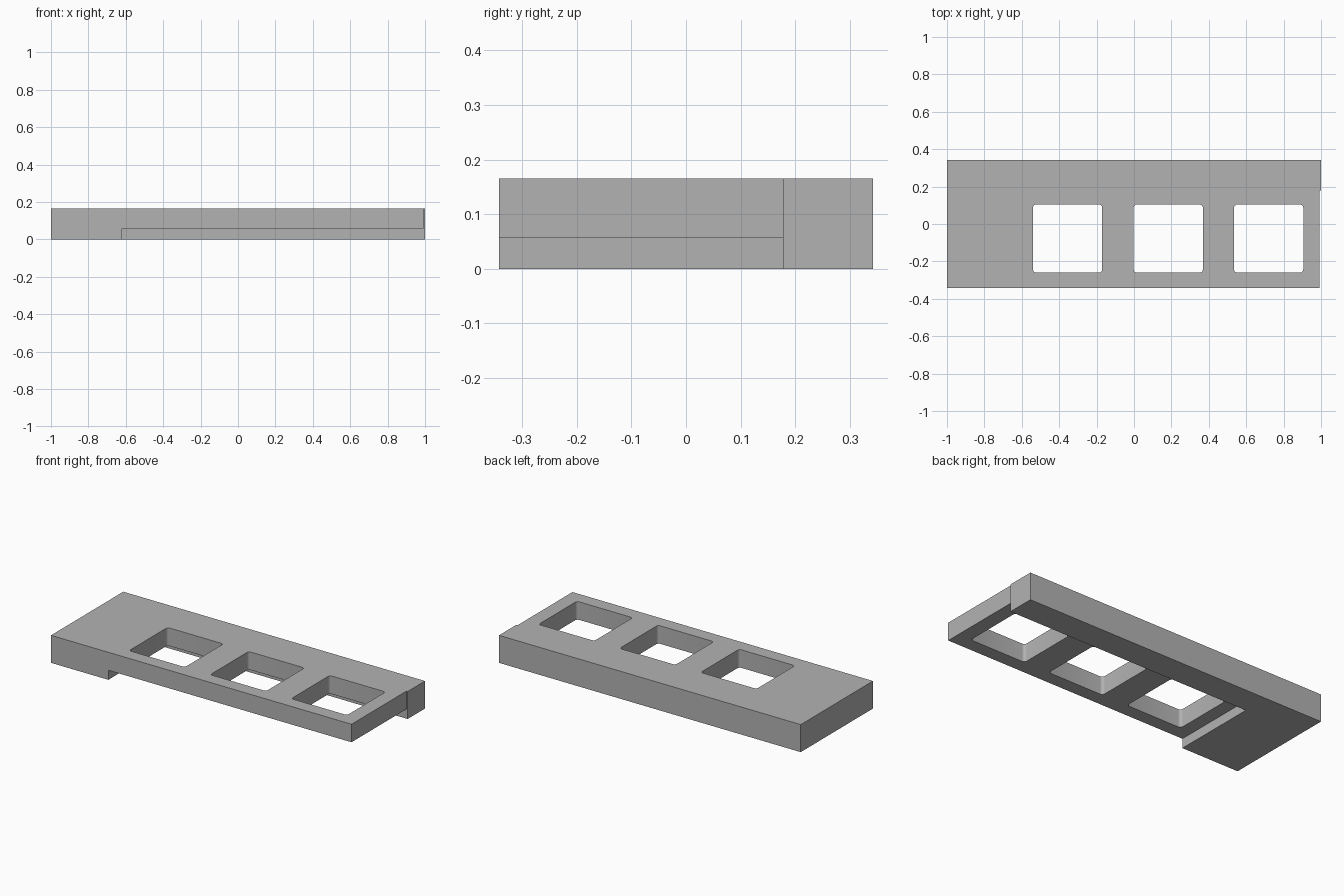
import bpy
import bmesh

cube = bpy.data.objects.get("Cube")
if cube:
    bpy.data.objects.remove(cube, do_unlink=True)

grey = bpy.data.materials.new("plain_grey")
grey.use_nodes = True
colour = (0.45, 0.45, 0.45, 1)
grey.diffuse_color = colour
grey.node_tree.nodes["Principled BSDF"].inputs["Base Color"].default_value = colour


def box(name, low, high, corner=0):
    """Box between two corners, with optionally rounded upright edges."""
    bm = bmesh.new()
    bmesh.ops.create_cube(bm, size=1)
    for v in bm.verts:
        v.co = [l + (c + 0.5) * (h - l) for c, l, h in zip(v.co, low, high)]
    if corner:
        upright = [e for e in bm.edges
                   if abs(e.verts[0].co.z - e.verts[1].co.z) > 0.01]
        bmesh.ops.bevel(bm, geom=upright, offset=corner, segments=5,
                        profile=0.5, affect='EDGES')
    mesh = bpy.data.meshes.new(name)
    bm.to_mesh(mesh)
    bm.free()
    mesh.materials.append(grey)
    obj = bpy.data.objects.new(name, mesh)
    bpy.context.collection.objects.link(obj)
    return obj


def cut(target, cutter):
    """Subtract the cutter, then discard it."""
    cutter.hide_render = True
    mod = target.modifiers.new("cut", 'BOOLEAN')
    mod.operation = 'DIFFERENCE'
    mod.solver = 'EXACT'
    mod.object = cutter
    bpy.ops.object.select_all(action='DESELECT')
    target.select_set(True)
    bpy.context.view_layer.objects.active = target
    bpy.ops.object.modifier_apply(modifier=mod.name)
    bpy.data.objects.remove(cutter, do_unlink=True)


# Solid block that becomes the plate, back rail and end foot
plate = box("slotted_plate", (-1, -0.342, 0), (1, 0.342, 0.165))

# Recess underneath, open to the front and the left end
cut(plate, box("recess_cutter", (-0.62, -0.5, -0.2), (1.2, 0.178, 0.057)))

# Small setback of the end, in front of the back rail
cut(plate, box("end_cutter", (0.992, -0.5, -0.2), (1.2, 0.178, 0.4)))

# Three square windows with softened corners
for x in (-0.54, -0.002, 0.535):
    cut(plate, box("window_cutter", (x, -0.26, -0.2), (x + 0.37, 0.104, 0.4), 0.017))

bpy.ops.object.shade_smooth_by_angle(angle=0.6)
